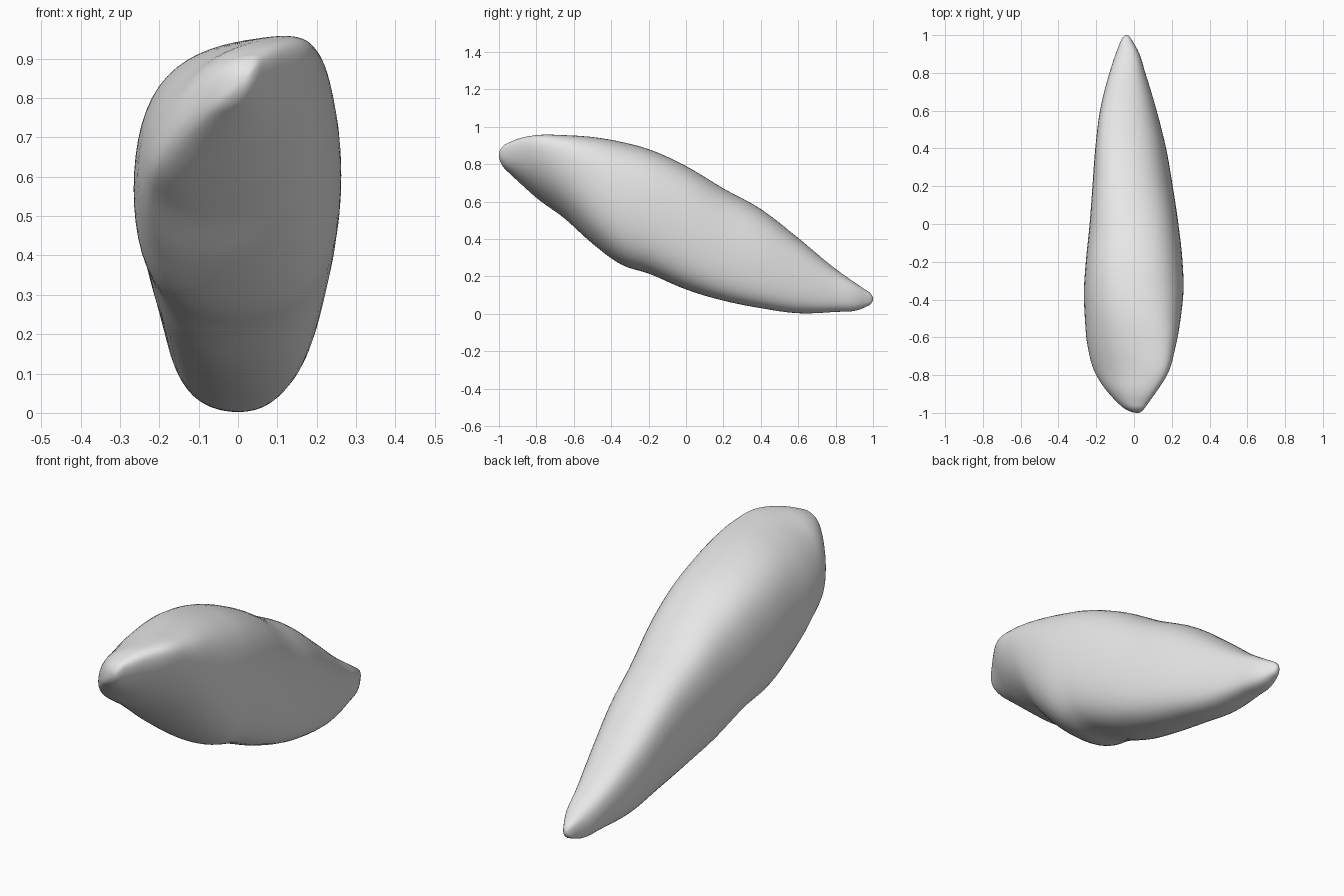
import bpy
import bmesh
import math

SEGMENTS = 56      # points round each cross-section
STEPS = 6          # interpolated rings between stations
BOXINESS = .035    # flattens the sides of each cross-section

old_cube = bpy.data.objects.get("Cube")
if old_cube:
    bpy.data.objects.remove(old_cube, do_unlink=True)

# Stations along the body: y, left x, right x, bottom z, top z, lean
stations = [
    (-1, .02, .02, .85, .85, .5),
    (-.97, -.06, .06, .775, .905, .5),
    (-.9, -.13, .11, .71, .935, .6),
    (-.8, -.2, .175, .62, .955, .65),
    (-.65, -.245, .22, .51, .955, .45),
    (-.5, -.26, .247, .375, .945, .22),
    (-.35, -.265, .262, .265, .92, .07),
    (-.2, -.255, .257, .215, .88, 0),
    (0, -.235, .235, .13, .79, -.05),
    (.2, -.22, .205, .07, .67, -.15),
    (.4, -.205, .17, .03, .56, -.2),
    (.6, -.18, .12, .003, .405, -.2),
    (.8, -.13, .06, .01, .24, -.15),
    (.92, -.09, .02, .02, .155, 0),
    (.98, -.065, -.015, .045, .115, 0),
    (1, -.04, -.04, .08, .08, 0),
]


def slope(rows, i, j):
    """Rate of change of column j at station i, measured along y."""
    a, b, c = rows[i - 1], rows[i], rows[i + 1]
    h, k = b[0] - a[0], c[0] - b[0]
    return ((b[j] - a[j]) / h * k + (c[j] - b[j]) / k * h) / (h + k)


def blend(rows, i, t):
    """Smooth cubic row between stations i and i + 1."""
    p, q = rows[i], rows[i + 1]
    gap = q[0] - p[0]
    row = [p[0] + gap * t]
    for j in range(1, 6):
        m, n = slope(rows, i, j) * gap, slope(rows, i + 1, j) * gap
        d = q[j] - p[j]
        row.append(p[j] + t * (m + t * (3 * d - 2 * m - n + t * (m + n - 2 * d))))
    return row


def round_tip(tip, full, t):
    """Ball-like row growing from a tip to the nearest station."""
    return [a + (b - a) * (t * t if j == 0 else t)
            for j, (a, b) in enumerate(zip(tip, full))]


def refine(rows):
    fractions = [k / STEPS for k in range(STEPS)]
    result = [round_tip(rows[0], rows[1], t) for t in fractions]
    for i in range(1, len(rows) - 2):
        # Tangents beside the tips come from the bodyward neighbours only
        padded = list(rows)
        for tip, near, far in ((0, 1, 2), (-1, -2, -3)):
            padded[tip] = [2 * a - b for a, b in zip(rows[near], rows[far])]
            padded[tip][1] = rows[near][1] + (rows[near][1] - rows[far][1]) * 1.5
        result += [blend(padded, i, t) for t in fractions]
    result += [round_tip(rows[-1], rows[-2], 1 - t) for t in fractions]
    result.append(rows[-1])
    return result


def ring_points(row):
    """Leaning, slightly squared ellipse that fills the given box."""
    y, left, right, bottom, top, lean = row
    for k in range(SEGMENTS):
        a = math.tau * k / SEGMENTS
        b = a + lean
        across = (math.cos(a) - BOXINESS * math.cos(3 * a)) / (1 - BOXINESS)
        up = (math.sin(b) + BOXINESS * math.sin(3 * b)) / (1 - BOXINESS)
        yield ((left + right) / 2 + (right - left) / 2 * across,
               y,
               (bottom + top) / 2 + (top - bottom) / 2 * up)


def build_stone():
    bm = bmesh.new()
    rings = [[bm.verts.new(p) for p in ring_points(row)]
             for row in refine(stations)]
    for near, far in zip(rings, rings[1:]):
        for k in range(SEGMENTS):
            n = (k + 1) % SEGMENTS
            bm.faces.new((near[k], near[n], far[n], far[k]))
    # Collapse the zero-size end rings to single points
    bmesh.ops.remove_doubles(bm, verts=rings[0] + rings[-1], dist=1e-5)
    bmesh.ops.recalc_face_normals(bm, faces=bm.faces)
    mesh = bpy.data.meshes.new("stone_body")
    bm.to_mesh(mesh)
    bm.free()
    stone = bpy.data.objects.new("stone_body", mesh)
    bpy.context.collection.objects.link(stone)
    return stone


# Plain pale grey surface
grey = bpy.data.materials.new("pale_grey")
grey.use_nodes = True
colour = (.8, .8, .8, 1)
grey.diffuse_color = colour
grey.node_tree.nodes["Principled BSDF"].inputs["Base Color"].default_value = colour

stone = build_stone()
stone.data.materials.append(grey)
for face in stone.data.polygons:
    face.use_smooth = True
